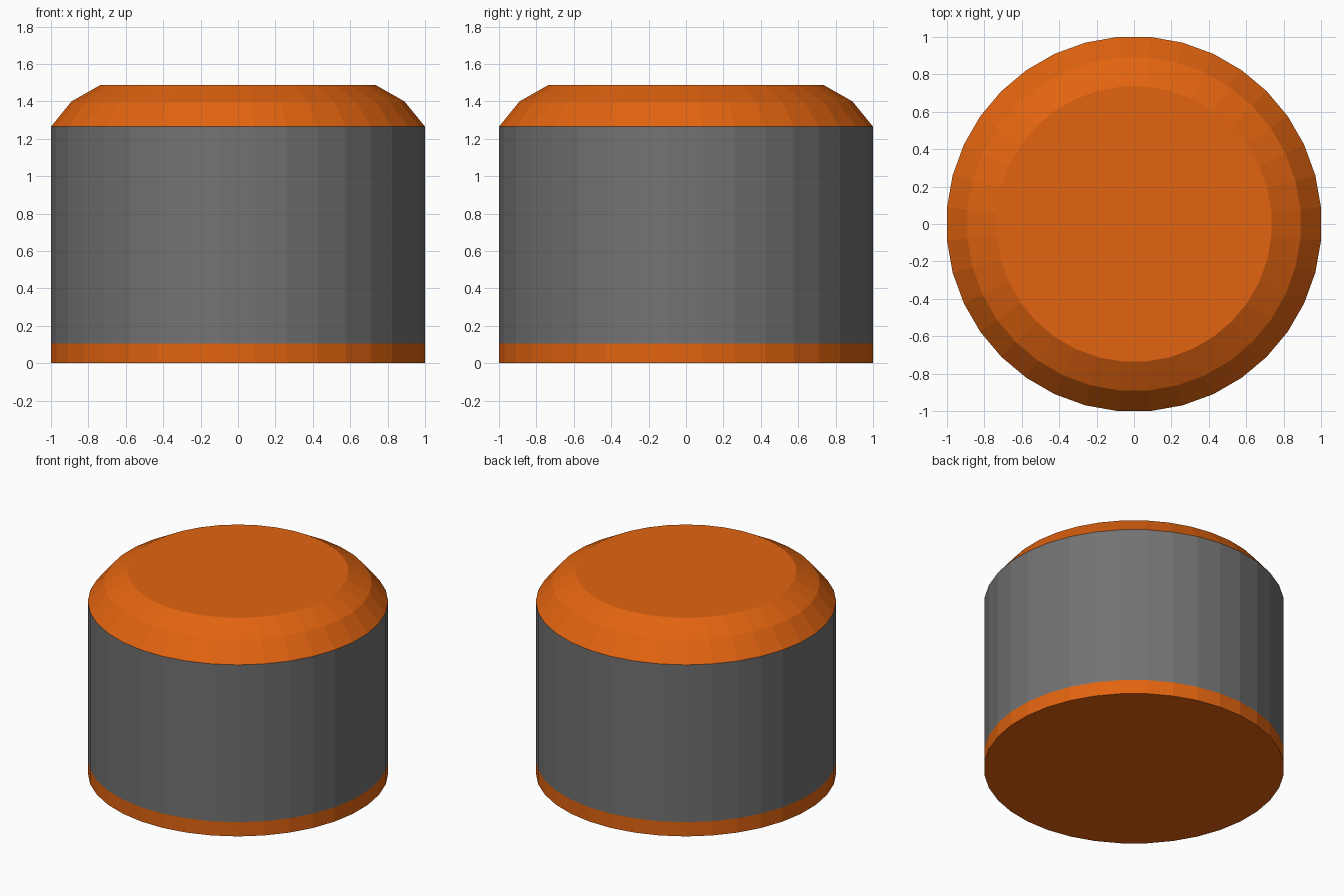
import bpy, bmesh, math

if "Cube" in bpy.data.objects:
    bpy.data.objects.remove(bpy.data.objects["Cube"])

SIDES = 36
FLAT = math.cos(math.pi / SIDES)  # profile radii are measured to the flats


def material(name, rgb):
    m = bpy.data.materials.new(name)
    m.diffuse_color = (*rgb, 1)
    m.use_nodes = True
    m.node_tree.nodes["Principled BSDF"].inputs["Base Color"].default_value = m.diffuse_color
    return m


orange = material("orange", (0.76, 0.127, 0.005))
grey = material("dark grey", (0.17, 0.17, 0.17))

# Rings of the canister: (radius, height)
profile = [(1.0, 0.0), (1.0, 0.105), (1.0, 1.265), (0.89, 1.40), (0.735, 1.488)]

bm = bmesh.new()
rings = []
for r, z in profile:
    ring = []
    for i in range(SIDES):
        a = (i + 0.5) * 2 * math.pi / SIDES
        ring.append(bm.verts.new((r / FLAT * math.cos(a), r / FLAT * math.sin(a), z)))
    rings.append(ring)

# Walls: only the tall band between foot and bevelled cap is grey
for k in range(len(rings) - 1):
    lo, hi = rings[k], rings[k + 1]
    for i in range(SIDES):
        j = (i + 1) % SIDES
        f = bm.faces.new((lo[i], lo[j], hi[j], hi[i]))
        f.material_index = 1 if k == 1 else 0

# Base and top discs
bm.faces.new(rings[0][::-1])
bm.faces.new(rings[-1])

mesh = bpy.data.meshes.new("canister")
bm.to_mesh(mesh)
bm.free()
mesh.materials.append(orange)
mesh.materials.append(grey)
bpy.context.collection.objects.link(bpy.data.objects.new("canister", mesh))
